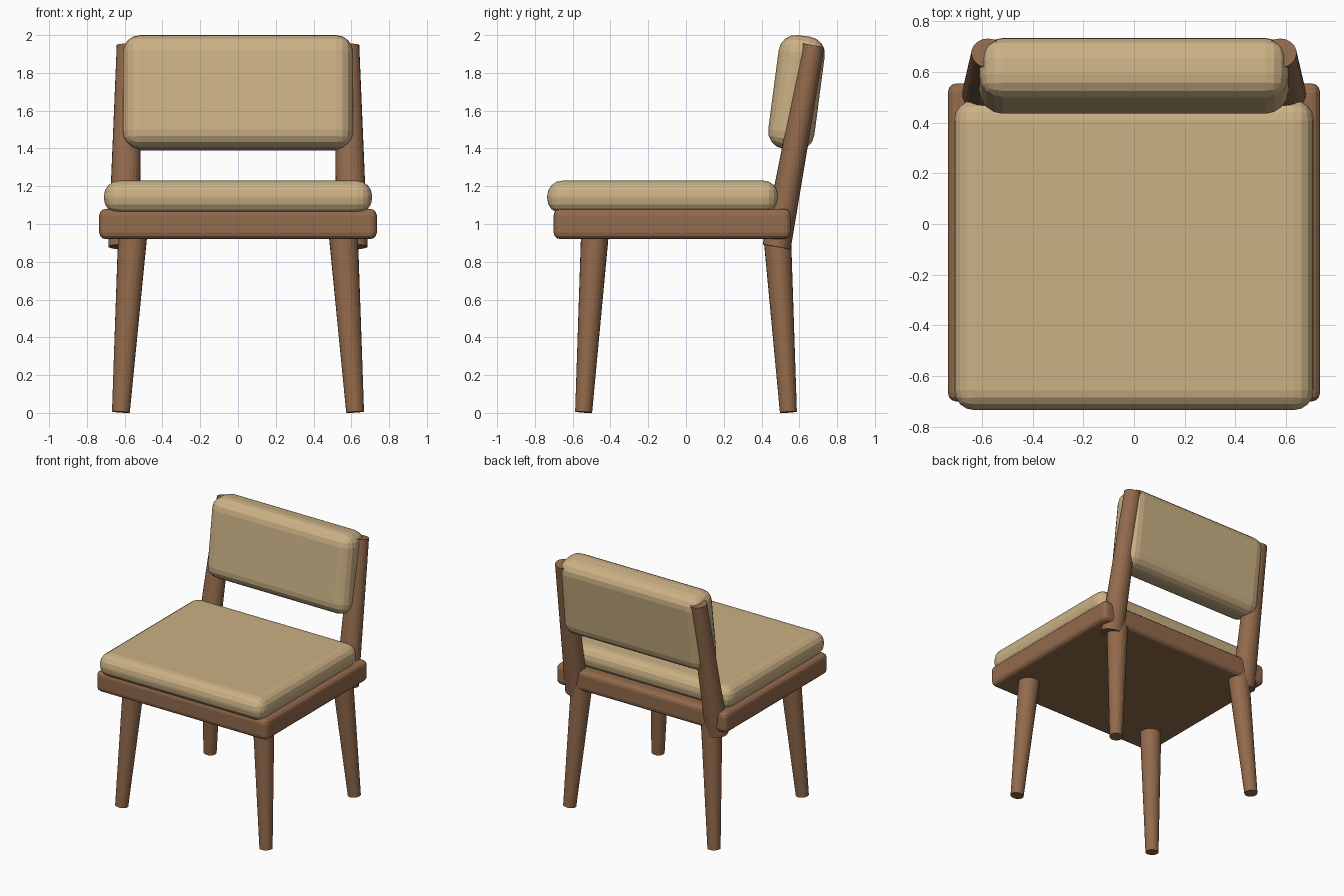
import bpy
import bmesh
from math import radians
from mathutils import Vector, Matrix

cube = bpy.data.objects.get("Cube")
if cube:
    bpy.data.objects.remove(cube, do_unlink=True)


def make_material(name, color):
    mat = bpy.data.materials.new(name)
    mat.use_nodes = True
    mat.diffuse_color = color
    bsdf = mat.node_tree.nodes["Principled BSDF"]
    bsdf.inputs["Base Color"].default_value = color
    bsdf.inputs["Roughness"].default_value = 0.8
    return mat


FABRIC = make_material("tan fabric", (0.60, 0.44, 0.235, 1))
WOOD = make_material("brown wood", (0.29, 0.145, 0.072, 1))


def add_object(name, bm, mat):
    mesh = bpy.data.meshes.new(name)
    bm.to_mesh(mesh)
    bm.free()
    mesh.materials.append(mat)
    obj = bpy.data.objects.new(name, mesh)
    bpy.context.collection.objects.link(obj)
    return obj


def rounded_box(name, center, size, radius, segments, mat, lean=0):
    """Box with rounded edges, leaning backwards by an angle in degrees."""
    bm = bmesh.new()
    bmesh.ops.create_cube(bm, size=1, matrix=Matrix.Diagonal((*size, 1)))
    obj = add_object(name, bm, mat)
    obj.location = center
    obj.rotation_euler.x = radians(-lean)
    bevel = obj.modifiers.new("rounding", "BEVEL")
    bevel.width = radius
    bevel.segments = segments
    return obj


def tapered_pole(name, start, end, r_start, r_end, widen, mat):
    """Tapered round pole between two points, slightly wider along x."""
    start, end = Vector(start), Vector(end)
    axis = end - start
    turn = Vector((0, 0, 1)).rotation_difference(axis).to_matrix().to_4x4()
    place = Matrix.Translation((start + end) / 2) @ turn @ Matrix.Diagonal((widen, 1, 1, 1))
    bm = bmesh.new()
    bmesh.ops.create_cone(bm, cap_ends=True, segments=24, radius1=r_start,
                          radius2=r_end, depth=axis.length, matrix=place)
    return add_object(name, bm, mat)


# Seat and backrest
rounded_box("seat_frame", (0, -0.073, 1.0), (1.47, 1.256, 0.16), 0.035, 3, WOOD)
rounded_box("seat_cushion", (0, -0.123, 1.142), (1.42, 1.224, 0.175), 0.08, 4, FABRIC)
rounded_box("back_cushion", (0, 0.585, 1.695), (1.22, 0.246, 0.607), 0.092, 4, FABRIC, lean=7.5)

# Splayed legs and leaning back posts
for side, sx in (("left", 1), ("right", -1)):
    for end, sy in (("front", -1), ("back", 1)):
        tapered_pole(f"{end}_leg_{side}", (sx * 0.62, sy * 0.542, 0.004),
                     (sx * 0.554, sy * 0.479, 1.0), 0.045, 0.075, 1.05, WOOD)
    tapered_pole(f"back_post_{side}", (sx * 0.603, 0.48, 0.878),
                 (sx * 0.577, 0.675, 1.945), 0.075, 0.058, 1.12, WOOD)
